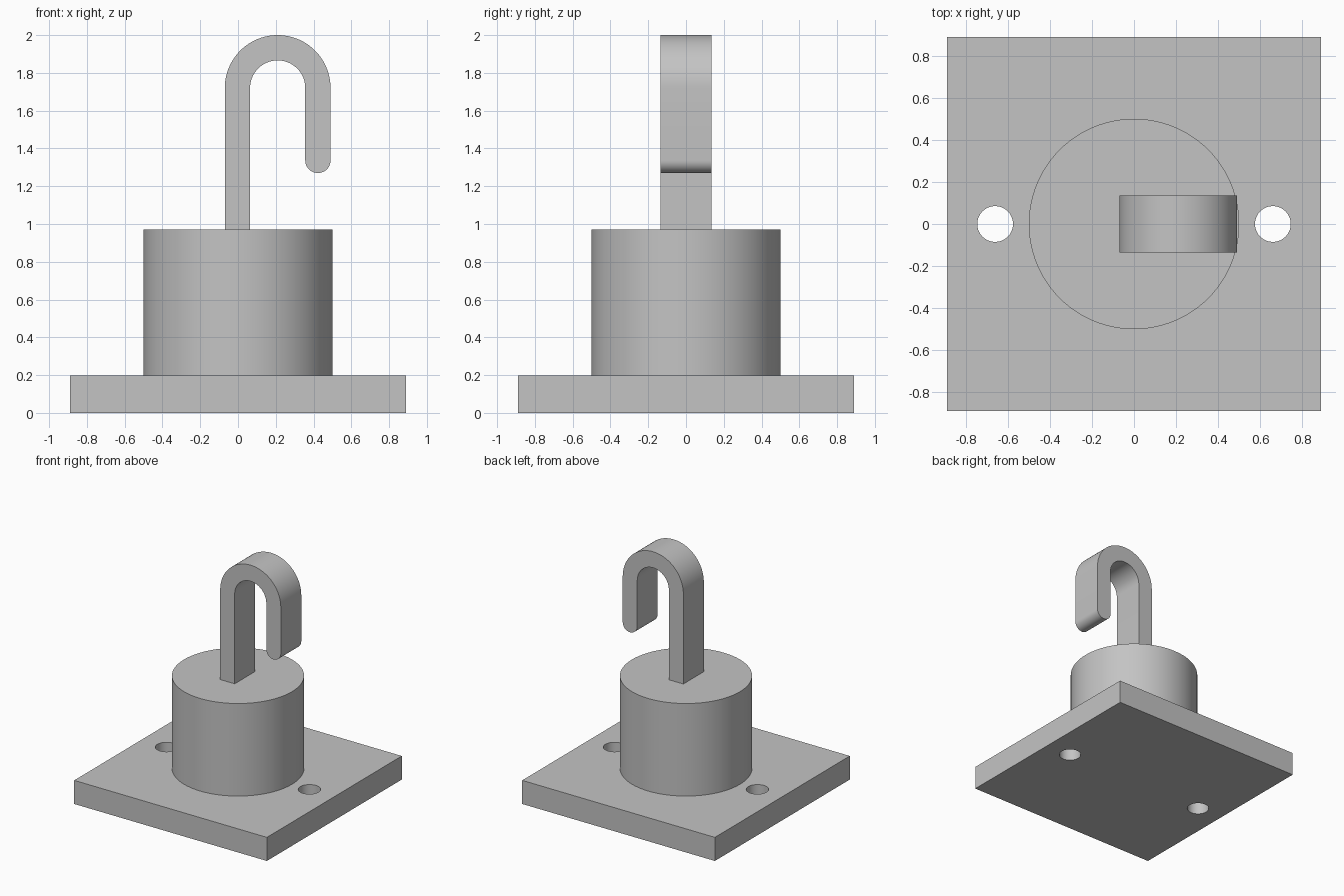
import bpy
import bmesh
from math import sin, cos, pi, radians

cube = bpy.data.objects.get("Cube")
if cube:
    bpy.data.objects.remove(cube, do_unlink=True)

GREY = (0.55, 0.55, 0.55, 1.0)
metal = bpy.data.materials.new("plain grey")
metal.use_nodes = True
metal.diffuse_color = GREY
metal.node_tree.nodes["Principled BSDF"].inputs["Base Color"].default_value = GREY

PLATE_HALF, PLATE_TOP = 0.89, 0.197
DRUM_RADIUS, DRUM_TOP = 0.5, 0.97
HOOK_DEPTH = 0.27


def finish(name, smooth=True):
    """Name the active object, colour it and set its shading."""
    obj = bpy.context.active_object
    obj.name = obj.data.name = name
    obj.data.materials.clear()
    obj.data.materials.append(metal)
    if smooth:
        bpy.ops.object.shade_smooth_by_angle(angle=radians(30))
    return obj


def cylinder(name, radius, z0, z1, x=0.0, sides=96):
    bpy.ops.mesh.primitive_cylinder_add(
        vertices=sides, radius=radius, depth=z1 - z0, location=(x, 0, (z0 + z1) / 2))
    return finish(name)


def arc(cx, cz, radius, start, end, steps):
    """Points along an arc in the front plane, angles in radians."""
    angles = [start + (end - start) * i / steps for i in range(steps + 1)]
    return [(cx + radius * cos(a), cz + radius * sin(a)) for a in angles]


# Base plate with a bolt hole on either side
bpy.ops.mesh.primitive_cube_add(size=1, location=(0, 0, PLATE_TOP / 2))
plate = bpy.context.active_object
plate.scale = (2 * PLATE_HALF, 2 * PLATE_HALF, PLATE_TOP)
bpy.ops.object.transform_apply(location=False, rotation=False, scale=True)
for x in (-0.66, 0.66):
    drill = cylinder("hole_cutter", 0.085, -0.1, PLATE_TOP + 0.1, x, 48)
    drill.hide_render = True
    cut = plate.modifiers.new("bolt hole", "BOOLEAN")
    cut.operation, cut.solver, cut.object = "DIFFERENCE", "EXACT", drill
    bpy.ops.object.select_all(action="DESELECT")
    plate.select_set(True)
    bpy.context.view_layer.objects.active = plate
    bpy.ops.object.modifier_apply(modifier=cut.name)
    bpy.data.objects.remove(drill, do_unlink=True)
finish("base_plate")

# Round drum
cylinder("drum", DRUM_RADIUS, PLATE_TOP, DRUM_TOP)

# Hook: flat bar bent over into a half circle, with a rounded tip
bar, bend_x, bend_z, tip_z = 0.067, 0.21, 1.72, 1.337
outer, inner = 0.28, 0.28 - 2 * bar
outline = [(bend_x - inner, DRUM_TOP), (bend_x - outer, DRUM_TOP)]
outline += arc(bend_x, bend_z, outer, pi, 0, 48)
outline += arc(bend_x + outer - bar, tip_z, bar, 0, -pi, 24)
outline += arc(bend_x, bend_z, inner, 0, pi, 48)

bm = bmesh.new()
face = bm.faces.new([bm.verts.new((x, -HOOK_DEPTH / 2, z)) for x, z in outline])
swept = bmesh.ops.extrude_face_region(bm, geom=[face], use_keep_orig=True)
verts = [v for v in swept["geom"] if isinstance(v, bmesh.types.BMVert)]
bmesh.ops.translate(bm, verts=verts, vec=(0, HOOK_DEPTH, 0))
bmesh.ops.recalc_face_normals(bm, faces=bm.faces)
mesh = bpy.data.meshes.new("hook")
bm.to_mesh(mesh)
bm.free()
hook = bpy.data.objects.new("hook", mesh)
bpy.context.collection.objects.link(hook)
bpy.ops.object.select_all(action="DESELECT")
hook.select_set(True)
bpy.context.view_layer.objects.active = hook
finish("hook")
